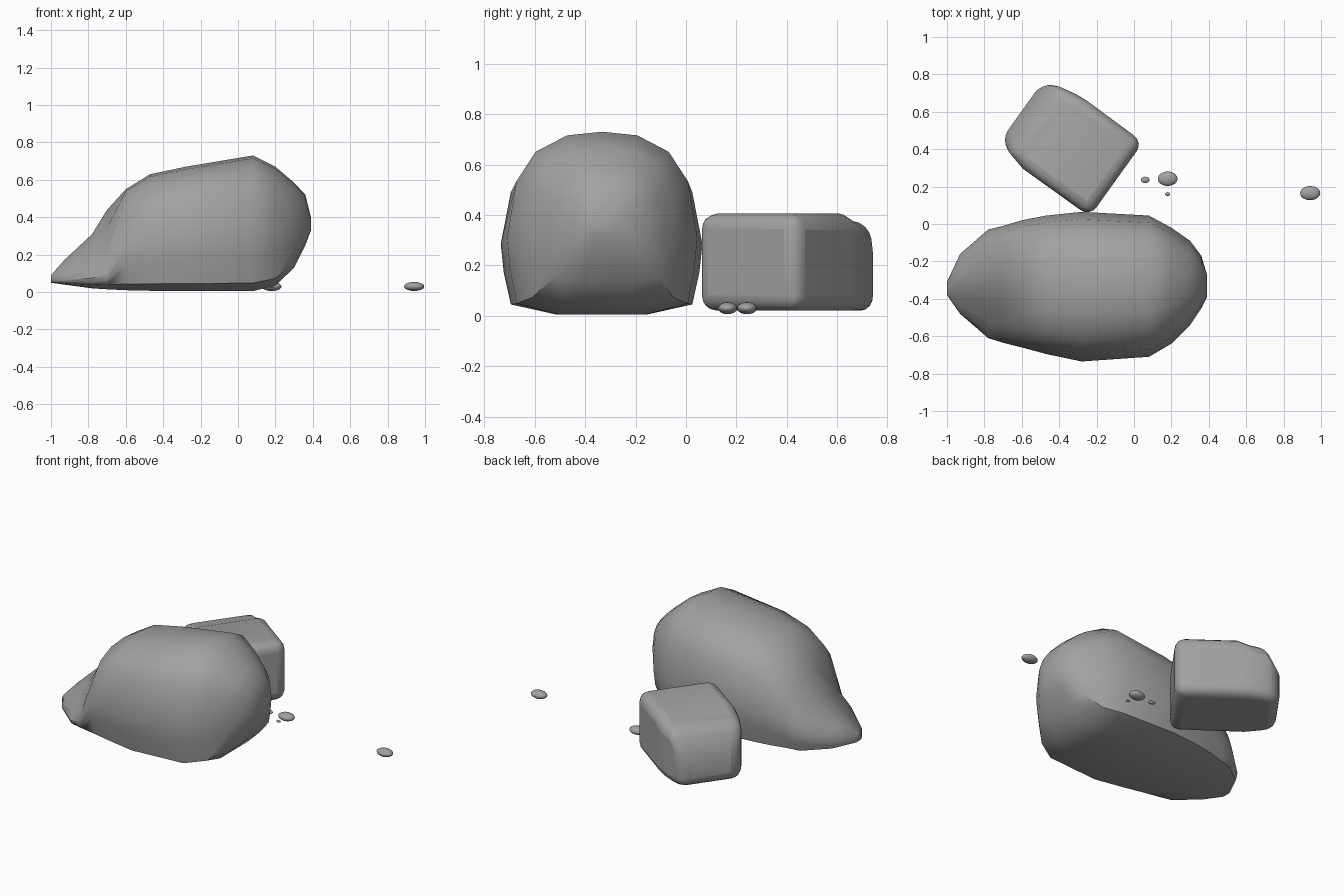
import bpy, bmesh, math
from mathutils import Vector

cube = bpy.data.objects.get("Cube")
if cube:
    bpy.data.objects.remove(cube)

stone = bpy.data.materials.new("stone grey")
stone.use_nodes = True
GREY = (0.36, 0.36, 0.36, 1)
stone.diffuse_color = GREY
stone.node_tree.nodes["Principled BSDF"].inputs["Base Color"].default_value = GREY


def finish(obj, angle):
    """Give an object the stone material and smooth shading."""
    obj.data.materials.clear()
    obj.data.materials.append(stone)
    bpy.ops.object.select_all(action="DESELECT")
    obj.select_set(True)
    bpy.context.view_layer.objects.active = obj
    bpy.ops.object.shade_smooth_by_angle(angle=math.radians(angle))


def loft(name, rings):
    """Skin a list of equal-length rings and cap both ends."""
    bm = bmesh.new()
    loops = [[bm.verts.new(p) for p in ring] for ring in rings]
    n = len(loops[0])
    for a, b in zip(loops, loops[1:]):
        for i in range(n):
            j = (i + 1) % n
            bm.faces.new((a[i], a[j], b[j], b[i]))
    bm.faces.new(loops[0])
    bm.faces.new(loops[-1])
    bmesh.ops.recalc_face_normals(bm, faces=bm.faces)
    mesh = bpy.data.meshes.new(name)
    bm.to_mesh(mesh)
    bm.free()
    obj = bpy.data.objects.new(name, mesh)
    bpy.context.collection.objects.link(obj)
    return obj


# Boulder: half cross-section (side, height), mirrored and scaled along x
half = [(0, 1), (.37, .98), (.7, .89), (.9, .73), (1, .42), (.97, .25), (.9, .06), (.45, 0), (0, 0)]
section = half + [(-u, v) for u, v in reversed(half[1:-1])]

# x, front y, back y, bottom z, top z
stations = [
    (-1, -.38, -.31, .05, .09),
    (-.93, -.48, -.16, .04, .17),
    (-.78, -.61, -.03, .02, .31),
    (-.7, -.635, -.01, .015, .44),
    (-.6, -.66, .02, .01, .55),
    (-.47, -.695, .045, .007, .63),
    (-.28, -.735, .065, .005, .67),
    (.08, -.71, .045, .005, .73),
    (.2, -.64, -.02, .035, .67),
    (.3, -.54, -.09, .13, .585),
    (.36, -.45, -.17, .25, .52),
    (.39, -.39, -.27, .33, .4),
]


def boulder_ring(x, y0, y1, z0, z1):
    ring = []
    for u, v in section:
        # The front of the toe is scooped lower than its back
        if -.95 < x < -.65 and u < -.1 and v > .2:
            v *= 1 + .55 * u
        ring.append((x, (y0 + y1) / 2 + u * (y1 - y0) / 2, z0 + v * (z1 - z0)))
    return ring


finish(loft("boulder", [boulder_ring(*s) for s in stations]), 40)

# Block: rectangles along its length, turned to lean on the boulder
corner = Vector((-.245, .045, 0))
across = Vector((.583, .812, 0))
along = Vector((-.812, .583, 0))

# distance along, start and end across, top z
slices = [(-.01, 0, .49, .405), (.36, 0, .495, .405), (.43, 0, .49, .38),
          (.53, .025, .47, .37), (.615, .06, .43, .22)]
rings = []
for s, w0, w1, top in slices:
    rings.append([corner + along * s + across * w + Vector((0, 0, z))
                  for w, z in ((w0, .02), (w1, .02), (w1, top), (w0, top))])
block = loft("block", rings)
bevel = block.modifiers.new("rounded edges", "BEVEL")
bevel.width = .06
bevel.segments = 4
bevel.limit_method = "ANGLE"
bevel.angle_limit = math.radians(35)
finish(block, 60)

# Pebbles: x, y, half width, half depth, half height
pebbles = [(.942, .165, .054, .038, .024), (.18, .242, .053, .039, .024),
           (.06, .236, .023, .017, .011), (.18, .16, .014, .01, .007)]
for i, (x, y, rx, ry, rz) in enumerate(pebbles):
    bpy.ops.mesh.primitive_uv_sphere_add(segments=16, ring_count=10, location=(x, y, .03))
    pebble = bpy.context.object
    pebble.name = f"pebble_{i + 1}"
    pebble.scale = (rx, ry, rz)
    finish(pebble, 60)
